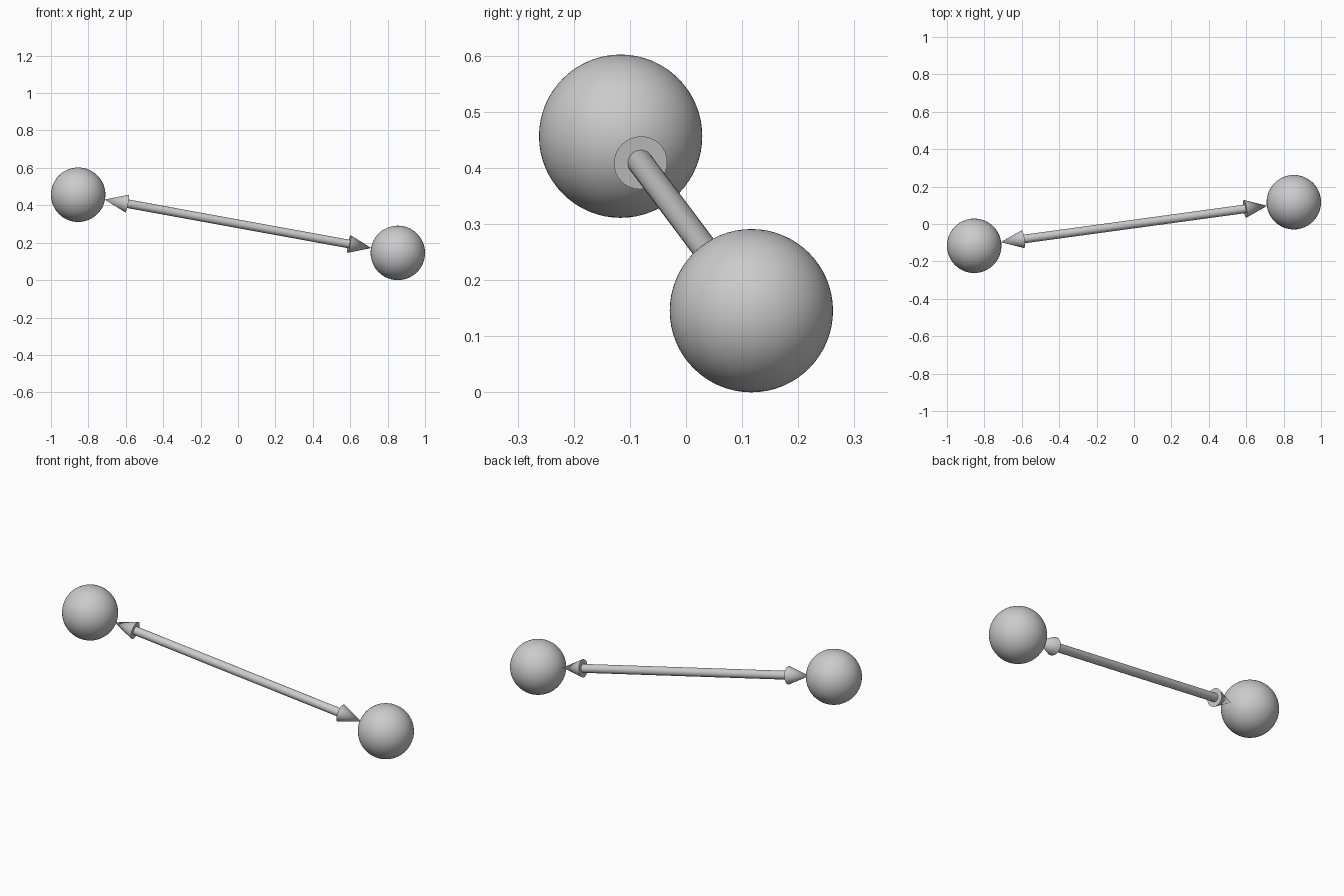
import bpy
from mathutils import Vector

if "Cube" in bpy.data.objects:
    bpy.data.objects.remove(bpy.data.objects["Cube"])

R = 0.1455                                  # ball radius
LEFT = Vector((-0.8545, -0.1165, 0.4565))
RIGHT = Vector((0.8545, 0.1165, 0.1455))
AXIS = (RIGHT - LEFT).normalized()
HEAD_LENGTH, HEAD_RADIUS, SHAFT_RADIUS = 0.122, 0.048, 0.023


def finish(name):
    ob = bpy.context.object
    ob.name = name
    bpy.ops.object.shade_smooth_by_angle()
    return ob


def ball(name, centre):
    bpy.ops.mesh.primitive_uv_sphere_add(segments=64, ring_count=32, radius=R, location=centre)
    return finish(name)


def tapered(name, start, end, r1, r2):
    """Round bar or cone running from start to end."""
    d = end - start
    bpy.ops.mesh.primitive_cone_add(vertices=32, radius1=r1, radius2=r2, depth=d.length,
                                    location=(start + end) / 2,
                                    rotation=d.to_track_quat('Z', 'Y').to_euler())
    return finish(name)


# Ball and arrowhead at each end; the tips touch the balls
bases = []
for side, centre, inward in (("left", LEFT, AXIS), ("right", RIGHT, -AXIS)):
    ball(side + "_ball", centre)
    tip = centre + inward * R
    base = tip + inward * HEAD_LENGTH
    tapered(side + "_arrowhead", base, tip, HEAD_RADIUS, 0)
    bases.append(base)

# Shaft between the arrowheads
tapered("arrow_shaft", bases[0], bases[1], SHAFT_RADIUS, SHAFT_RADIUS)
